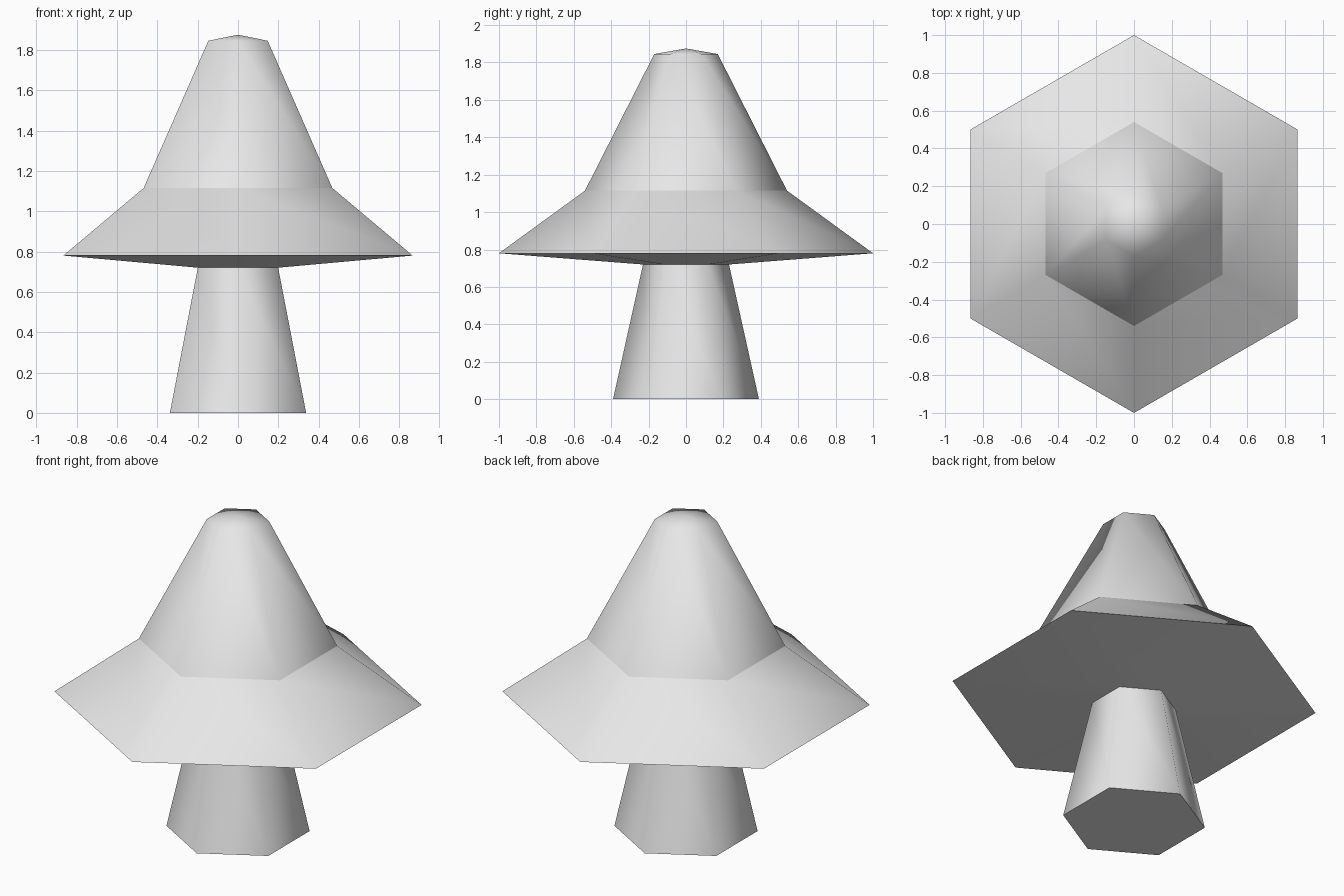
import bpy
import bmesh
from math import sin, cos, pi, radians

SIDES = 6

old = bpy.data.objects.get("Cube")
if old:
    bpy.data.objects.remove(old, do_unlink=True)

grey = bpy.data.materials.new("plain_grey")
grey.use_nodes = True
grey.diffuse_color = (0.8, 0.8, 0.8, 1)
grey.node_tree.nodes["Principled BSDF"].inputs["Base Color"].default_value = (0.8, 0.8, 0.8, 1)


def hex_turned(name, profile, sharp_rings):
    """Six-sided solid from (radius, z) rings; radius 0 makes a point."""
    bm = bmesh.new()
    rings = []
    for r, z in profile:
        if r == 0:
            rings.append([bm.verts.new((0, 0, z))] * SIDES)
        else:
            rings.append([bm.verts.new((r * sin(i * 2 * pi / SIDES), r * cos(i * 2 * pi / SIDES), z))
                          for i in range(SIDES)])
    for low, high in zip(rings, rings[1:]):
        for i in range(SIDES):
            j = (i + 1) % SIDES
            corners = dict.fromkeys((low[i], low[j], high[j], high[i]))
            bm.faces.new(list(corners))
    for end in (rings[0], rings[-1]):
        if len(set(end)) > 1:
            bm.faces.new(end)
    bmesh.ops.recalc_face_normals(bm, faces=bm.faces)
    # Smooth around the sides, crisp at the chosen rings
    for f in bm.faces:
        f.smooth = True
    for k in sharp_rings:
        for i in range(SIDES):
            bm.edges.get((rings[k][i], rings[k][(i + 1) % SIDES])).smooth = False
    mesh = bpy.data.meshes.new(name)
    bm.to_mesh(mesh)
    bm.free()
    mesh.materials.append(grey)
    obj = bpy.data.objects.new(name, mesh)
    bpy.context.collection.objects.link(obj)
    return obj


# Tapered stem
hex_turned("stem", [(0.39, 0), (0.23, 0.72)], [0, 1])

# Cap: shallow underside, flared brim, tall crown and blunt tip
hex_turned("cap", [(0.23, 0.72), (1, 0.78), (0.54, 1.115), (0.17, 1.845), (0, 1.875)], [0, 1, 2])
